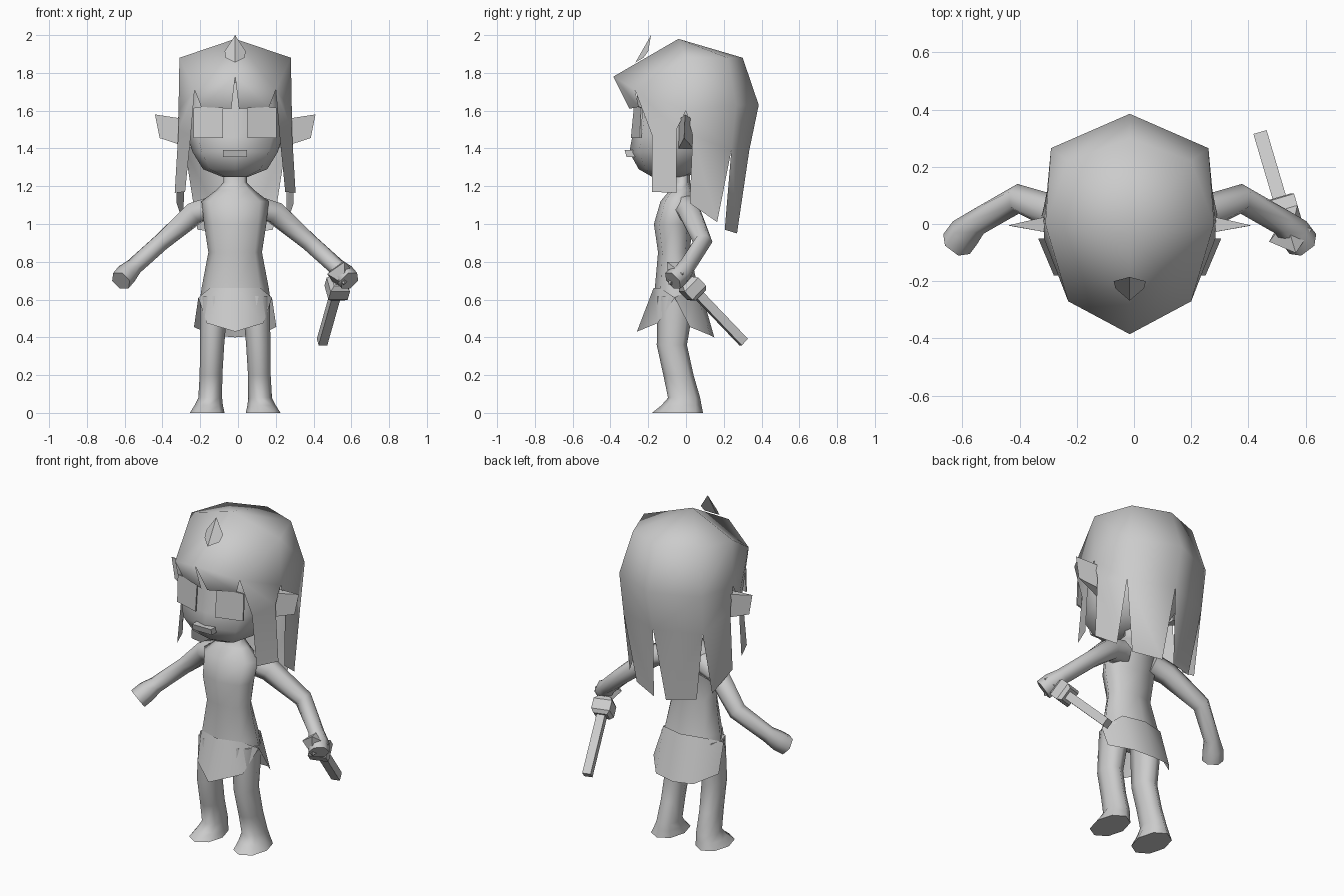
import bpy, bmesh, math
from mathutils import Vector

if "Cube" in bpy.data.objects:
    bpy.data.objects.remove(bpy.data.objects["Cube"])

CX = -0.015  # symmetry plane of the figure
grey = bpy.data.materials.new("soft_grey")
grey.diffuse_color = (0.6, 0.6, 0.6, 1)
grey.use_nodes = True
grey.node_tree.nodes["Principled BSDF"].inputs["Base Color"].default_value = grey.diffuse_color


def make(name, verts, faces, mirror=False, smooth=None, x=CX):
    bm = bmesh.new()
    vs = [bm.verts.new(v) for v in verts]
    for f in faces:
        bm.faces.new([vs[i] for i in f])
    bmesh.ops.recalc_face_normals(bm, faces=bm.faces)
    me = bpy.data.meshes.new(name)
    bm.to_mesh(me)
    bm.free()
    ob = bpy.data.objects.new(name, me)
    bpy.context.collection.objects.link(ob)
    me.materials.append(grey)
    ob.location.x = x
    if mirror:
        ob.modifiers.new("Mirror", "MIRROR")
    if smooth:
        bpy.ops.object.select_all(action="DESELECT")
        ob.select_set(True)
        bpy.context.view_layer.objects.active = ob
        bpy.ops.object.shade_smooth_by_angle(angle=math.radians(smooth))
    return ob


def bridge(rings):
    """Join equal-sized rings into a capped skin."""
    n = len(rings[0])
    verts = [p for r in rings for p in r]
    faces = [(k * n + i, k * n + (i + 1) % n, (k + 1) * n + (i + 1) % n, (k + 1) * n + i)
             for k in range(len(rings) - 1) for i in range(n)]
    faces += [tuple(range(n)), tuple(range(len(verts) - n, len(verts)))]
    return verts, faces


def loft(name, rows, power=1.0, n=8, **kw):
    """Rows of (z, half width, front y, back y, centre x)."""
    def bend(v):
        return math.copysign(abs(v) ** power, v) if abs(v) > 1e-6 else 0
    rings = []
    for z, rx, yf, yb, cx in rows:
        angles = [2 * math.pi * i / n for i in range(n)]
        rings.append([(cx + rx * bend(math.cos(a)),
                       (yf + yb) / 2 + (yb - yf) / 2 * bend(math.sin(a)), z) for a in angles])
    return make(name, *bridge(rings), **kw)


def tube(name, path, n=6, turn=0.0, **kw):
    """Path of (point, radius)."""
    pts = [Vector(p) for p, _ in path]
    rings = []
    for i, (_, r) in enumerate(path):
        d = (pts[min(i + 1, len(pts) - 1)] - pts[max(i - 1, 0)]).normalized()
        u = d.cross(Vector((0, 0, 1))).normalized()
        v = u.cross(d)
        rings.append([pts[i] + r * (u * math.cos(turn + 2 * math.pi * k / n)
                                    + v * math.sin(turn + 2 * math.pi * k / n)) for k in range(n)])
    return make(name, *bridge(rings), **kw)


# Head
loft("head", [(1.25, .07, -.18, .0, 0), (1.29, .17, -.25, .10, 0), (1.38, .225, -.30, .16, 0),
              (1.46, .25, -.285, .19, 0), (1.62, .25, -.265, .20, 0), (1.75, .20, -.25, .18, 0)],
     power=.7, smooth=80)

# Hair: eight-sided cap with notched strands, right half mirrored
hair = [
    (0, -.04, 1.98),                                               # 0 crown
    (0, -.385, 1.78), (.215, -.27, 1.71), (.295, 0, 1.88),         # 1 fringe, 2 temple, 3 side
    (.215, .22, 1.88), (0, .30, 1.88),                             # 4, 5 upper back
    (.30, .0, 1.60), (.275, .265, 1.63), (0, .385, 1.63),          # 6, 7, 8 widest ring
    (.265, .24, 1.39), (0, .335, 1.39),                            # 9, 10 back notches
    (.02, -.30, 1.61), (.18, -.25, 1.62),                          # 11, 12 fringe ends
    (.235, -.18, 1.47), (.30, -.05, 1.50),                         # 13, 14
    (.265, -.18, 1.17), (.32, -.05, 1.165),                        # 15, 16 front lock ends
    (.305, .035, 1.47), (.31, .02, 1.11), (.275, .165, 1.01),      # 17-19 side lock ends
    (.20, .205, .97), (.04, .27, .95),                             # 20, 21 back lock ends
]
make("hair", hair, [
    (0, 1, 2), (0, 2, 3), (0, 3, 4), (0, 4, 5), (2, 6, 3), (3, 6, 7, 4), (4, 7, 8, 5),
    (1, 11, 12, 2), (2, 13, 14, 6), (13, 15, 16, 14), (6, 17, 9, 7), (17, 18, 19, 9),
    (7, 9, 10, 8), (9, 20, 21, 10)], mirror=True, smooth=85)

# Leaf ornament on the hair
make("hair_leaf", [(0, -.268, 1.855), (.05, -.225, 1.88), (.056, -.20, 1.915), (0, -.185, 2.0)],
     [(0, 1, 2, 3)], mirror=True)

# Ears
make("ear", [(.23, -.04, 1.55), (.23, .04, 1.55), (.23, .04, 1.40), (.23, -.04, 1.40),
             (.425, -.005, 1.58), (.40, -.01, 1.455)],
     [(0, 1, 4), (1, 2, 5, 4), (2, 3, 5), (3, 0, 4, 5), (0, 3, 2, 1)], mirror=True)

# Eyes and mouth
front = [(.065, -.275, 1.63), (.22, -.238, 1.615), (.22, -.245, 1.455), (.065, -.292, 1.455)]
make("eye", *bridge([front, [(x, y + .009, z) for x, y, z in front]]), mirror=True)
for z0, z1, y in ((1.355, 1.392, -.325),):
    lip = [(-.065, y + .01, z0), (.062, y + .01, z0), (.062, y, z1), (-.065, y, z1)]
    make("mouth", *bridge([lip, [(a, -.27, c) for a, b, c in lip]]))

# Torso and neck
loft("torso", [(.59, .188, -.165, .075, 0), (.66, .178, -.165, .065, 0), (.85, .142, -.148, .02, 0),
               (1.0, .165, -.17, .035, 0), (1.12, .178, -.135, .05, 0), (1.18, .10, -.085, .035, 0),
               (1.22, .062, -.06, .02, 0), (1.30, .062, -.06, .02, 0)], power=.9, smooth=80)

# Skirt: front and back flaps split at the sides
make("skirt_front", [(0, -.172, .66), (.135, -.135, .66), (.195, -.06, .61),
                     (.15, -.15, .475), (0, -.26, .43)],
     [(0, 1, 3, 4), (1, 2, 3)], mirror=True, smooth=60)
make("skirt_back", [(0, .075, .66), (.135, .045, .66), (.195, -.06, .61),
                    (.218, .02, .455), (.125, .13, .41), (0, .15, .40)],
     [(0, 1, 4, 5), (1, 2, 3, 4)], mirror=True, smooth=60)

# Legs with feet
loft("leg", [(.62, .075, -.15, .05, .11), (.36, .064, -.155, .005, .122), (.20, .060, -.12, .04, .128),
             (.08, .063, -.095, .075, .132), (.04, .075, -.13, .082, .14), (0, .092, -.18, .09, .148)],
     mirror=True, smooth=80)

# Arms with hands
tube("arm", [((.10, .0, 1.09), .07), ((.21, .02, 1.06), .065), ((.39, .088, .905), .052),
             ((.535, .005, .775), .046), ((.575, -.03, .735), .058), ((.605, -.07, .70), .058)],
     mirror=True, smooth=70)

# Wand: shaft, square collar and pointed tip
base, axis = Vector((.445, .305, .375)), Vector((.20, -.676, .707))


def at(d):
    return base + axis * d


q = math.pi / 4
tube("wand_shaft", [(at(0), .034), (at(.46), .034)], n=4, turn=q, x=0)
tube("wand_collar", [(at(.35), .055), (at(.37), .075), (at(.43), .075), (at(.455), .05)],
     n=4, turn=q, x=0)
tube("wand_tip", [(at(.435), .025), (at(.51), .078), (at(.60), .001)], n=4, x=0)
